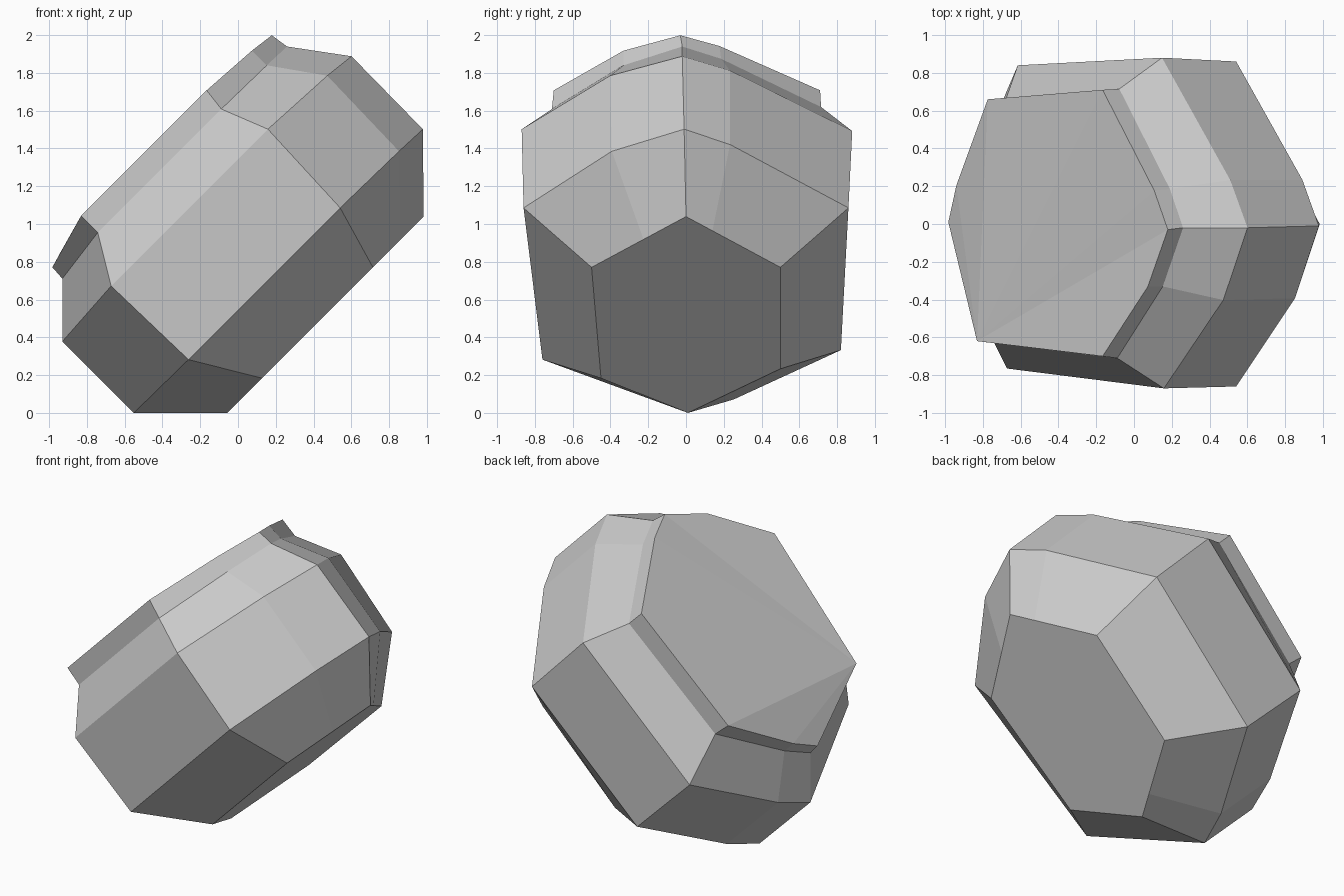
import bpy, bmesh
from math import sqrt
from mathutils import Vector

if "Cube" in bpy.data.objects:
    bpy.data.objects.remove(bpy.data.objects["Cube"])

S = 1 / sqrt(2)

def to_world(u, y, w):
    """u runs across the tilted base, w along the 45 degree axis."""
    return Vector(((u - w) * S, y, (u + w) * S))

def outline(hexagon, heights, bow):
    """Six hand-cut corners plus slightly bowed points on three edges."""
    h_right, h_side, h_left = heights
    hs = (h_right, h_side, h_side, h_left, h_side, h_side)
    pts = [Vector((u, y, h)) for (u, y), h in zip(hexagon, hs)]
    right, fr, fl, left, bl, br = pts
    push = Vector((bow, 0, 0))
    front_mid = right.lerp(fr, 0.45) + push
    back_mid = right.lerp(br, 0.28) + push * 0.5
    left_mid = left.lerp(bl, 0.3) - push * 0.4
    return [right, front_mid, fr, fl, left, left_mid, bl, br, back_mid]

# corners: right, front-right, front-left, left, back-left, back-right
base = [(1.43, 0), (1.05, -.5), (.22, -.45), (-.04, .01), (.29, .5), (1.05, .5)]
lower = [(1.754, -.01), (1.15, -.86), (.014, -.76), (-.39, .01), (.085, .82), (1.15, .86)]
upper = [(1.76, -.02), (1.174, -.87), (.0, -.765), (-.39, .01), (.08, .84), (1.16, .88)]
rim = [(1.555, -.02), (1.075, -.71), (.15, -.625), (-.155, .01), (.24, .66), (1.09, .715)]
lid = [(1.54, -.03), (1.09, -.70), (.15, -.62), (-.15, .01), (.23, .66), (1.09, .71)]

rings = [
    outline(base, (.04, .04, .04), 0),
    outline(lower, (.37, .385, .39), .10),
    outline(upper, (.91, .95, .925), .10),
    outline(rim, (1.188, 1.20, 1.16), .07),
    outline(lid, (1.287, 1.325, 1.24), .07),
]

# faceted stone body, lofted through the rings
bm = bmesh.new()
loops = [[bm.verts.new(to_world(*p)) for p in ring] for ring in rings]
n = len(loops[0])
for a, b in zip(loops, loops[1:]):
    for i in range(n):
        j = (i + 1) % n
        bm.faces.new((a[i], a[j], b[j], b[i]))
bm.faces.new(loops[0])

# lid fanned from its front-left corner
top, c = loops[-1], 3
for k in range(1, n - 1):
    bm.faces.new((top[c], top[(c + k) % n], top[(c + k + 1) % n]))
bmesh.ops.recalc_face_normals(bm, faces=bm.faces)

mesh = bpy.data.meshes.new("cut_stone")
bm.to_mesh(mesh)
bm.free()
obj = bpy.data.objects.new("cut_stone", mesh)
bpy.context.collection.objects.link(obj)
